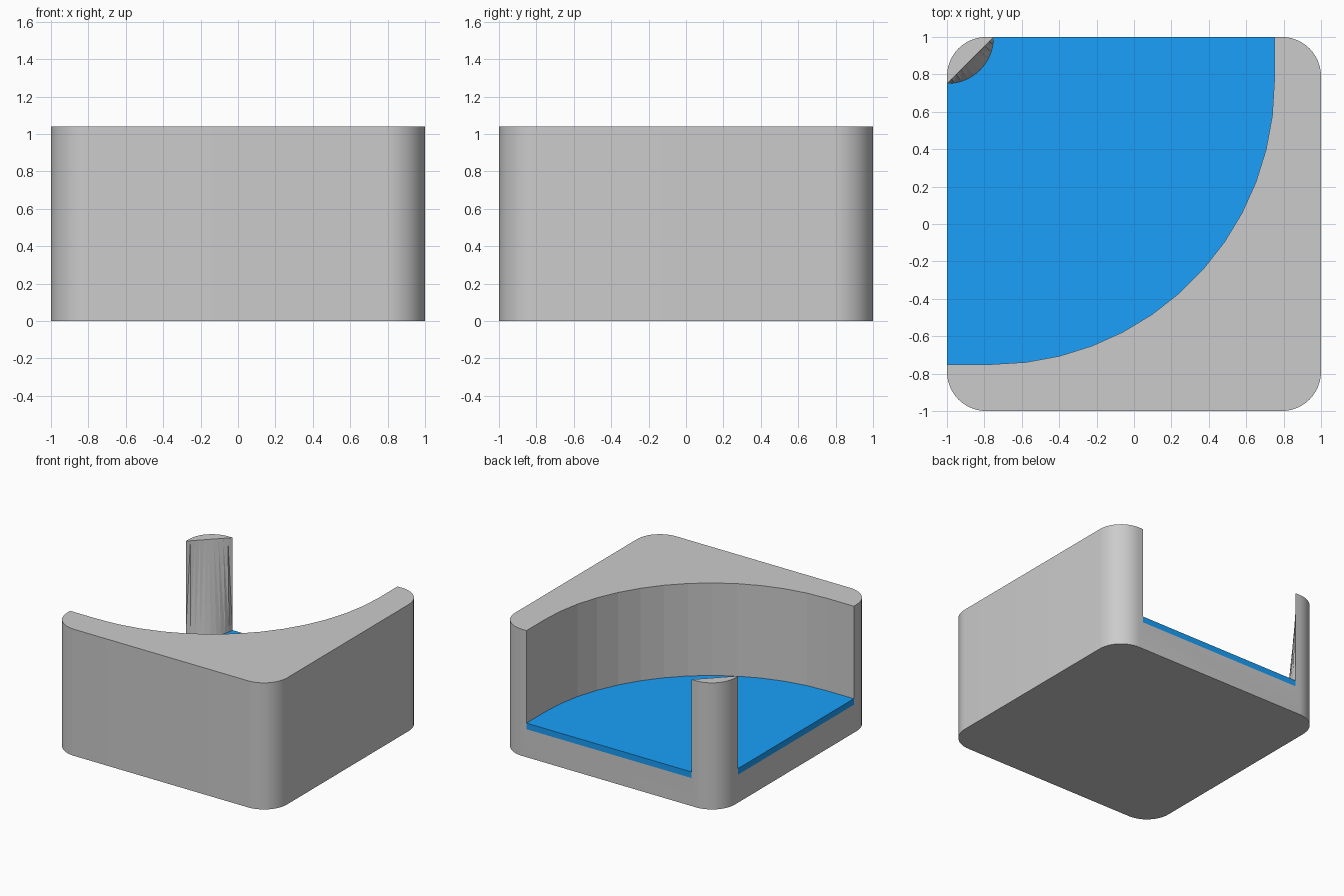
import bpy, bmesh
from math import cos, sin, radians

if "Cube" in bpy.data.objects:
    bpy.data.objects.remove(bpy.data.objects["Cube"])

H, FLOOR, WATER = 1.04, 0.23, 0.28


def arc(cx, cy, r, a0, a1, n):
    return [(cx + r * cos(radians(a0 + (a1 - a0) * i / n)),
             cy + r * sin(radians(a0 + (a1 - a0) * i / n))) for i in range(n + 1)]


def loft(name, rings, smooth_sides=False):
    """Solid from a stack of (outline, z) rings with equal point counts."""
    bm = bmesh.new()
    loops = [[bm.verts.new((x, y, z)) for x, y in pts] for pts, z in rings]
    bm.faces.new(loops[0][::-1])
    bm.faces.new(loops[-1])
    n = len(loops[0])
    for lo, hi in zip(loops, loops[1:]):
        for i in range(n):
            j = (i + 1) % n
            f = bm.faces.new((lo[i], lo[j], hi[j], hi[i]))
            f.smooth = smooth_sides
    bmesh.ops.recalc_face_normals(bm, faces=bm.faces)
    mesh = bpy.data.meshes.new(name)
    bm.to_mesh(mesh)
    bm.free()
    ob = bpy.data.objects.new(name, mesh)
    bpy.context.collection.objects.link(ob)
    return ob


def channel(edge, chord=False):
    """Quarter-turn river outline; the inner corner is an arc or its chord."""
    bend = arc(-0.76, 0.76, 1.51, -90, 0, 13)
    n = 10
    if chord:
        inner = [(-0.75 - 0.25 * i / n, 1 - 0.25 * i / n) for i in range(n + 1)]
    else:
        inner = arc(-1, 1, 0.25, 0, -90, n)
    outer = [(-edge, -0.75)] + bend + [(0.75, edge)]
    if edge > 1:
        return outer + [(-0.75, edge)] + inner + [(-edge, 0.75)]
    return outer + inner


# Rounded square block
R, C = 0.21, 0.79
outline = []
for k, (sx, sy) in enumerate([(1, 1), (-1, 1), (-1, -1), (1, -1)]):
    outline += arc(sx * C, sy * C, R, 90 * k, 90 * k + 90, 12)
tile = loft("river_bank", [(outline, 0), (outline, H)], True)

# Curved channel cut, leaving the corner post with its leaning inner face
a, c = channel(1.2), channel(1.2, True)
cutter = loft("channel_cutter", [(a, FLOOR), (a, WATER), (c, H), (c, 1.3)])
cutter.hide_render = True
bm = bmesh.new()
bm.from_mesh(cutter.data)
bmesh.ops.triangulate(bm, faces=bm.faces)
bm.to_mesh(cutter.data)
bm.free()

mod = tile.modifiers.new("channel", 'BOOLEAN')
mod.operation = 'DIFFERENCE'
mod.solver = 'EXACT'
mod.object = cutter
bpy.context.view_layer.objects.active = tile
bpy.ops.object.modifier_apply(modifier=mod.name)
bpy.data.objects.remove(cutter)

# Water slab lying on the channel floor
w = channel(1)
water = loft("water", [(w, FLOOR), (w, WATER)])
blue = bpy.data.materials.new("water_blue")
blue.diffuse_color = (0.01, 0.35, 0.95, 1)
blue.use_nodes = True
blue.node_tree.nodes["Principled BSDF"].inputs["Base Color"].default_value = blue.diffuse_color
water.data.materials.append(blue)
